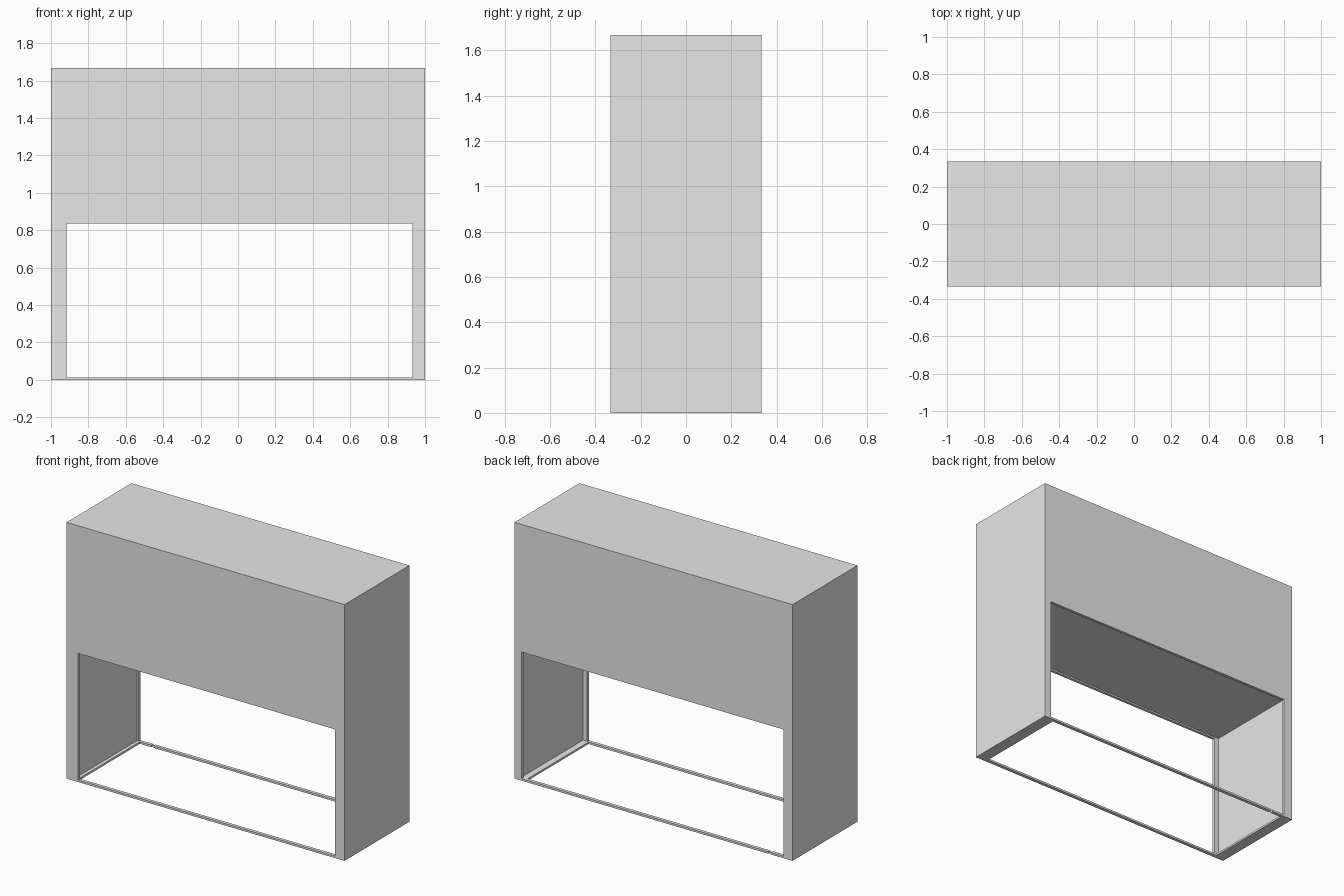
import bpy

cube = bpy.data.objects.get("Cube")
if cube:
    bpy.data.objects.remove(cube, do_unlink=True)

# One plain grey
grey = bpy.data.materials.new("plain grey")
grey.use_nodes = True
grey.diffuse_color = (0.8, 0.8, 0.8, 1)
grey.node_tree.nodes["Principled BSDF"].inputs["Base Color"].default_value = (0.8, 0.8, 0.8, 1)


def box(name, xs, ys, zs):
    """Box spanning the given (low, high) range on each axis."""
    spans = (xs, ys, zs)
    bpy.ops.mesh.primitive_cube_add(size=1, location=[sum(s) / 2 for s in spans])
    ob = bpy.context.object
    ob.name = name
    ob.scale = [s[1] - s[0] for s in spans]
    bpy.ops.object.transform_apply(location=True, rotation=False, scale=True)
    ob.data.materials.append(grey)
    return ob


half_depth = 1 / 3
lip = 0.315          # inner side of the front and back lips
sill = 0.013         # height of the bottom rails
lintel = 0.837       # top of the opening

housing = box("housing", (-1, 1), (-half_depth, half_depth), (0, 5 / 3))

# Through opening, recessed chamber, open floor and the gap in the back rail
cutters = [
    box("chamber_cutter", (-0.947, 0.962), (-lip, lip), (sill, lintel + 0.01)),
    box("front_opening_cutter", (-0.916, 0.932), (-0.4, -0.3), (sill, lintel)),
    box("back_opening_cutter", (-0.935, 0.95), (0.3, 0.4), (sill, lintel)),
    box("floor_cutter", (-0.925, 0.92), (-lip + 0.003, lip - 0.003), (-0.1, 0.1)),
    box("rail_gap_cutter", (-0.842, -0.828), (0.3, 0.4), (-0.1, 0.1)),
]
for cutter in cutters:
    mod = housing.modifiers.new(cutter.name, "BOOLEAN")
    mod.operation = "DIFFERENCE"
    mod.solver = "EXACT"
    mod.object = cutter

# Apply the cuts and drop the cutters
graph = bpy.context.evaluated_depsgraph_get()
cut_mesh = bpy.data.meshes.new_from_object(housing.evaluated_get(graph))
housing.modifiers.clear()
housing.data = cut_mesh
for cutter in cutters:
    bpy.data.objects.remove(cutter, do_unlink=True)
